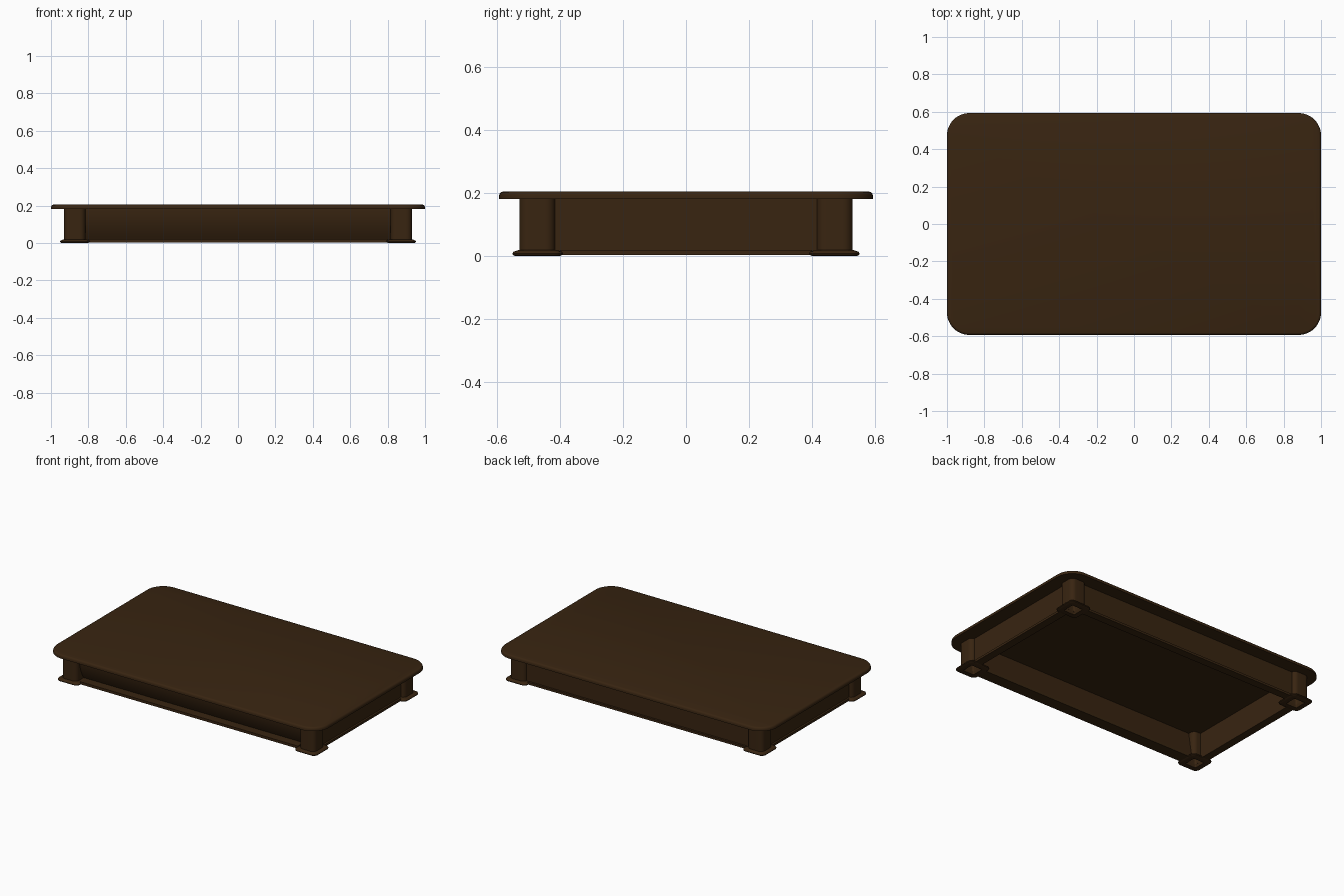
import bpy, bmesh, math

if "Cube" in bpy.data.objects:
    bpy.data.objects.remove(bpy.data.objects["Cube"])

wood = bpy.data.materials.new("dark_wood")
wood.diffuse_color = (0.040, 0.018, 0.0055, 1)
wood.use_nodes = True
wood.node_tree.nodes["Principled BSDF"].inputs["Base Color"].default_value = wood.diffuse_color


def finish(name, bm):
    bmesh.ops.recalc_face_normals(bm, faces=bm.faces)
    me = bpy.data.meshes.new(name)
    bm.to_mesh(me)
    bm.free()
    ob = bpy.data.objects.new(name, me)
    bpy.context.collection.objects.link(ob)
    me.materials.append(wood)
    bpy.ops.object.select_all(action='DESELECT')
    ob.select_set(True)
    bpy.context.view_layer.objects.active = ob
    bpy.ops.object.shade_smooth_by_angle(angle=math.radians(35))
    return ob


def rounded_rect(cx, cy, hx, hy, r, seg=8):
    pts = []
    for k, (sx, sy) in enumerate([(1, 1), (-1, 1), (-1, -1), (1, -1)]):
        for i in range(seg + 1):
            a = math.pi / 2 * (k + i / seg)
            pts.append((cx + sx * (hx - r) + r * math.cos(a),
                        cy + sy * (hy - r) + r * math.sin(a)))
    return pts


def loft(name, cx, cy, hx, hy, r, levels, seg=8):
    """Stack rounded rectangles; levels are (inset, z). Both ends are capped."""
    bm = bmesh.new()
    rings = [[bm.verts.new((x, y, z)) for x, y in
              rounded_rect(cx, cy, hx - d, hy - d, max(r - d, 0.006), seg)]
             for d, z in levels]
    n = len(rings[0])
    for a, b in zip(rings, rings[1:]):
        for i in range(n):
            j = (i + 1) % n
            bm.faces.new((a[i], a[j], b[j], b[i]))
    bm.faces.new(rings[0])
    bm.faces.new(rings[-1])
    return finish(name, bm)


def extrude_profile(name, profile, half, axis):
    """Sweep a closed (offset, z) profile from -half to half along an axis."""
    bm = bmesh.new()
    ends = [[bm.verts.new((s * half, p, z) if axis == 'x' else (p, s * half, z))
             for p, z in profile] for s in (-1, 1)]
    n = len(profile)
    for i in range(n):
        j = (i + 1) % n
        bm.faces.new((ends[0][i], ends[0][j], ends[1][j], ends[1][i]))
    for e in ends:
        bm.faces.new(e)
    return finish(name, bm)


def box(p0, p1, z0, z1):
    return [(p0, z0), (p1, z0), (p1, z1), (p0, z1)]


# Table top with softened upper edge
loft("table_top", 0, 0, 1.0, 0.593, 0.12,
     [(0, 0.181), (0, 0.192), (0.002, 0.198), (0.006, 0.203), (0.012, 0.205)], 12)

# Corner posts (hollow below) and flared foot plates
for sx, side in ((-1, "left"), (1, "right")):
    for sy, end in ((-1, "front"), (1, "back")):
        loft(f"{end}_{side}_post", sx * 0.873, sy * 0.472, 0.057, 0.057, 0.03,
             [(0.022, 0.1), (0.018, 0.012), (0, 0.012), (0, 0.183)])
        loft(f"{end}_{side}_foot", sx * 0.872, sy * 0.471, 0.080, 0.080, 0.03,
             [(0.045, 0.019), (0.040, 0.0), (0.010, 0.0), (0.002, 0.004),
              (0, 0.009), (0.004, 0.014), (0.018, 0.019), (0.045, 0.0191)]).data
        # open the foot so the hollow of the post shows from below
        ob = bpy.data.objects[f"{end}_{side}_foot"]
        bm = bmesh.new()
        bm.from_mesh(ob.data)
        caps = [f for f in bm.faces if len(f.verts) > 4]
        bmesh.ops.delete(bm, geom=caps, context='FACES')
        bm.to_mesh(ob.data)
        bm.free()

# Front apron, bowed and rolling inward toward the bottom
front = [(-0.500, 0.182)]
for i in range(9):
    t = i / 8
    front.append((-0.500 + 0.045 * t * t, 0.17 - 0.15 * t))
front += [(-0.435, 0.02), (-0.460, 0.182)]
extrude_profile("front_apron", front, 0.83, 'x')

# Plain back and side aprons
extrude_profile("back_apron", box(0.470, 0.505, 0.015, 0.182), 0.83, 'x')
for s, n in ((-1, "left"), (1, "right")):
    extrude_profile(f"{n}_apron", box(s * 0.87, s * 0.905, 0.015, 0.182), 0.43, 'y')
    extrude_profile(f"{n}_rail", box(s * 0.865, s * 0.918, 0.004, 0.019), 0.40, 'y')

# Thin bottom rails along the long sides
for s, n in ((-1, "front"), (1, "back")):
    extrude_profile(f"{n}_rail", box(s * 0.435, s * 0.515, 0.004, 0.021)
                    if s < 0 else box(0.465, 0.518, 0.004, 0.019), 0.80, 'x')
